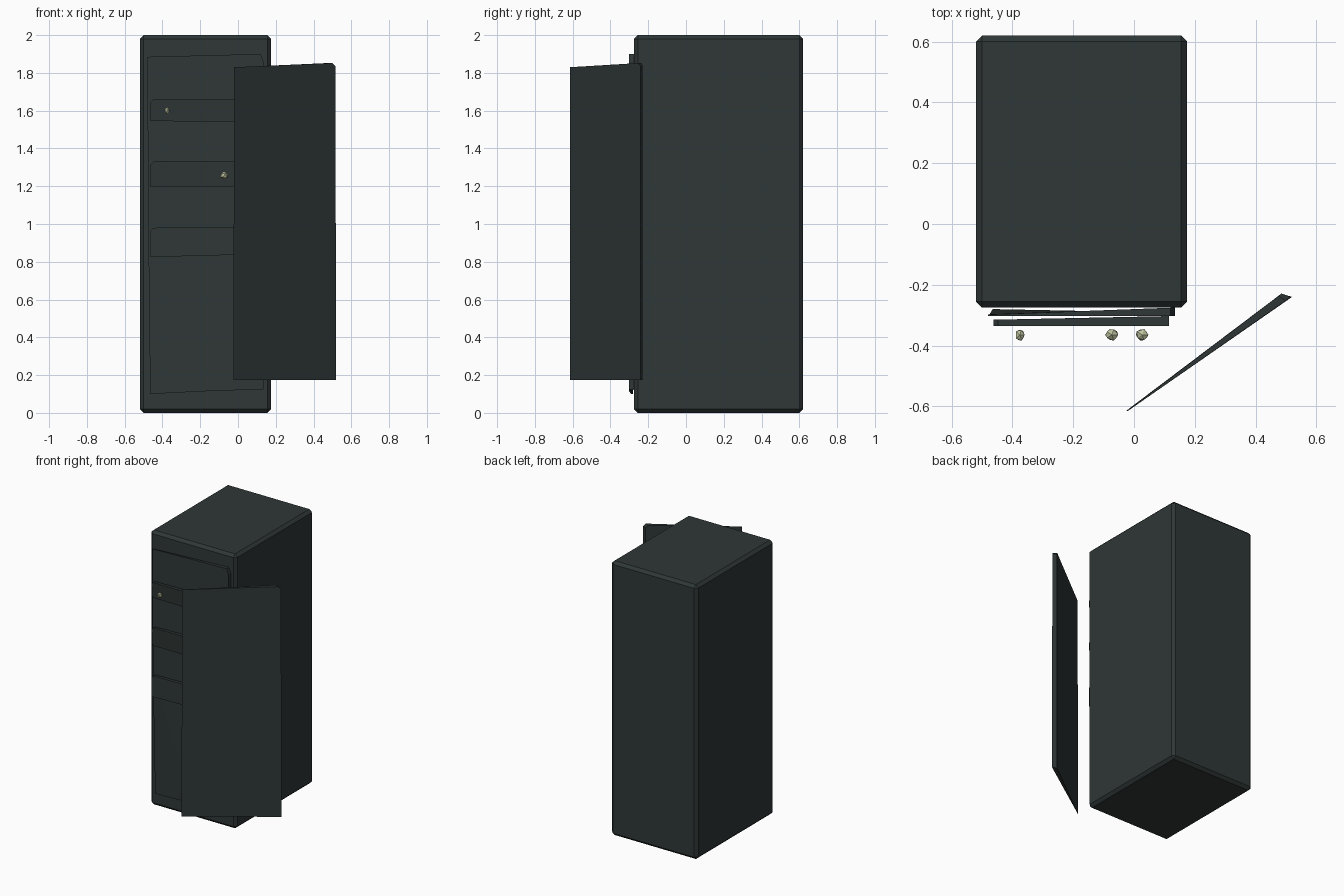
import bpy, bmesh, math, random
from mathutils import Vector

if "Cube" in bpy.data.objects:
    bpy.data.objects.remove(bpy.data.objects["Cube"])

random.seed(4)


def material(name, rgb):
    m = bpy.data.materials.new(name)
    m.diffuse_color = (*rgb, 1)
    m.use_nodes = True
    m.node_tree.nodes["Principled BSDF"].inputs["Base Color"].default_value = m.diffuse_color
    return m


DARK = material("dark slate", (0.028, 0.038, 0.037))
KNOB = material("pale olive", (0.50, 0.54, 0.34))


def finish(name, bm, mat, bevel=0, angle=None):
    bmesh.ops.recalc_face_normals(bm, faces=bm.faces)
    me = bpy.data.meshes.new(name)
    bm.to_mesh(me)
    bm.free()
    ob = bpy.data.objects.new(name, me)
    bpy.context.collection.objects.link(ob)
    me.materials.append(mat)
    if bevel:
        b = ob.modifiers.new("chamfer", 'BEVEL')
        b.width, b.segments = bevel, 1
        b.limit_method, b.angle_limit = 'ANGLE', math.radians(40)
    return ob


def slab(name, front, back, mat=DARK, bevel=0):
    """Closed slab between two matching point loops."""
    bm = bmesh.new()
    f = [bm.verts.new(p) for p in front]
    b = [bm.verts.new(p) for p in back]
    n = len(f)
    bm.faces.new(f)
    bm.faces.new(b[::-1])
    for i in range(n):
        j = (i + 1) % n
        bm.faces.new((f[i], b[i], b[j], f[j]))
    return finish(name, bm, mat, bevel)


# cabinet body
x0, x1, y0, y1 = -0.52, 0.175, -0.275, 0.62
base = [(x0, y0), (x1, y0), (x1, y1), (x0, y1)]
slab("cabinet_body", [(x, y, 0) for x, y in base],
     [(x, y, 2) for x, y in base], bevel=0.02)

# crooked front panel, split along the dent across its lower left corner
outline = [(-0.165, 0.115), (0.135, 0.125), (0.135, 1.86), (0.12, 1.90),
           (-0.48, 1.885), (-0.475, 1.0)]


def panel_back(x):
    return -0.298 + 0.023 * (x + 0.48) / 0.615


slab("front_panel", [(x, -0.302, z) for x, z in outline],
     [(x, panel_back(x), z) for x, z in outline])
slab("panel_dented_corner",
     [(-0.165, -0.302, 0.115), (-0.475, -0.302, 1.0), (-0.465, -0.290, 0.10)],
     [(-0.165, -0.286, 0.115), (-0.475, -0.297, 1.0), (-0.465, -0.280, 0.10)])

# drawer fronts (left bottom, left top, right bottom, right top, tilt)
for i, (lb, lt, rb, rt, tilt) in enumerate([(1.545, 1.66, 1.54, 1.66, 0.008),
                                            (1.195, 1.33, 1.195, 1.335, 0.008),
                                            (0.825, 0.98, 0.84, 0.985, 0.0)]):
    L, R, c = -0.462, 0.115, 0.014
    pts = [(L, lb), (R, rb), (R, rt), (L + c, lt), (L, lt - c)]
    front = [(x, -0.335 + (tilt if z < (lb + lt) / 2 else 0), z) for x, z in pts]
    back = [(x, -0.315 + 0.012 * (x - L) / (R - L), z) for x, z in pts]
    slab(f"drawer_front_{i + 1}", front, back)

# open door, swung out on the right, thin at its free edge
slab("open_door",
     [(-0.025, -0.615, 0.175), (0.52, -0.240, 0.175), (0.515, -0.240, 1.835),
      (0.50, -0.252, 1.852), (-0.02, -0.615, 1.83)],
     [(-0.017, -0.608, 0.175), (0.485, -0.229, 0.175), (0.485, -0.229, 1.835),
      (0.475, -0.237, 1.852), (-0.014, -0.608, 1.83)])

# chunky irregular knobs
for i, (x, z, sx) in enumerate([(-0.375, 1.60, 0.017), (-0.073, 1.257, 0.023),
                                (0.027, 0.91, 0.023)]):
    bm = bmesh.new()
    bmesh.ops.create_icosphere(bm, subdivisions=1, radius=1)
    for v in bm.verts:
        k = random.uniform(0.85, 1.1)
        v.co = Vector((x + v.co.x * sx * k, -0.365 + v.co.y * 0.021 * k,
                       z + v.co.z * 0.021 * k))
    finish(f"knob_{i + 1}", bm, KNOB)
